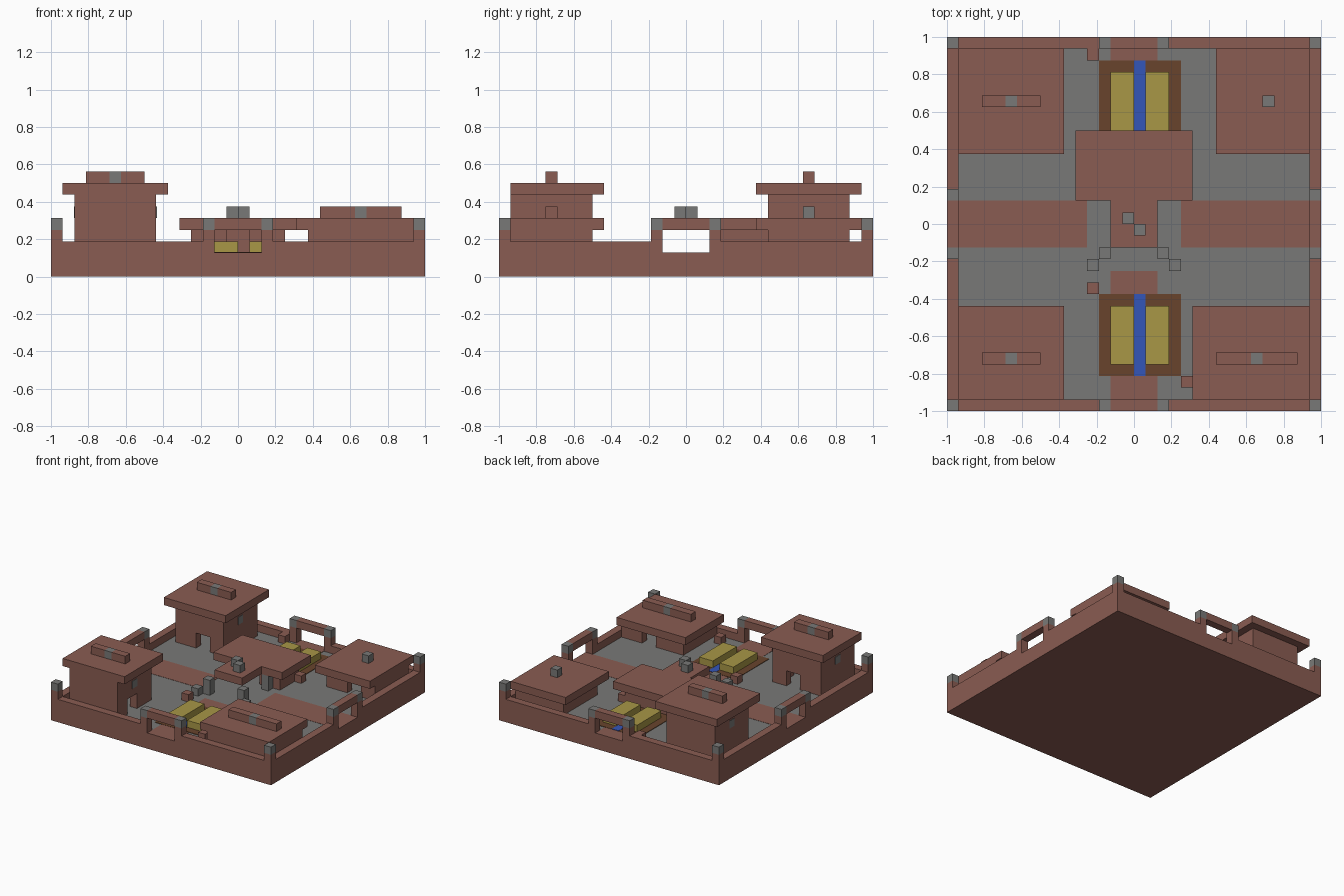
import bpy
import bmesh
from mathutils import Matrix, Vector

if "Cube" in bpy.data.objects:
    bpy.data.objects.remove(bpy.data.objects["Cube"])

U = 1 / 16  # one building block


def material(name, rgb):
    m = bpy.data.materials.new(name)
    lin = [((c / 255 + 0.055) / 1.055) ** 2.4 for c in rgb] + [1]
    m.use_nodes = True
    m.diffuse_color = lin
    m.node_tree.nodes["Principled BSDF"].inputs["Base Color"].default_value = lin
    return m


CLAY = material("clay_brown", (138, 92, 82))
STONE = material("stone_grey", (121, 121, 119))
SOIL = material("soil_brown", (104, 68, 44))
STRAW = material("straw_yellow", (168, 151, 70))
WATER = material("water_blue", (52, 86, 184))


def boxes(name, mat, *spans):
    """One object from boxes, each given as x, y and z spans in blocks."""
    bm = bmesh.new()
    for span in spans:
        lo, hi = Vector([s[0] for s in span]), Vector([s[1] for s in span])
        place = Matrix.Translation((lo + hi) / 2 * U) @ Matrix.Diagonal((hi - lo) * U).to_4x4()
        bmesh.ops.create_cube(bm, size=1, matrix=place)
    mesh = bpy.data.meshes.new(name)
    bm.to_mesh(mesh)
    bm.free()
    mesh.materials.append(mat)
    ob = bpy.data.objects.new(name, mesh)
    bpy.context.collection.objects.link(ob)
    return ob


def unit(a):
    return (a, a + 1)


def plate(name, mat, x, y, layer):
    """Thin paving on the ground, higher layers cover lower ones."""
    boxes(name, mat, (x, y, (2, 2 + 0.03 * layer)))


# Ground slab and paving
boxes("ground_slab", CLAY, ((-16, 16), (-16, 16), (0, 2)))
plate("courtyard_paving", STONE, (-15, 15), (-15, 15), 1)
plate("path_west", CLAY, (-16, -4), (-2, 2), 2)
plate("path_east", CLAY, (4, 16), (-2, 2), 2)
plate("path_front", CLAY, (-2, 2), (-16, -4), 2)
plate("path_back", CLAY, (-2, 2), (7, 16), 2)

# Outer wall, gateways and corner posts
for side, s in (("low", -1), ("high", 1)):
    edge = (-16, -15) if s < 0 else (15, 16)
    for axis in "xy":
        def along(span, z):
            return (span, edge, z) if axis == "x" else (edge, span, z)
        inner = 16 if axis == "x" else 15
        tag = f"{axis}_{side}"
        boxes(f"outer_wall_{tag}", CLAY, along((-inner, -2), (2, 3)), along((2, inner), (2, 3)))
        boxes(f"gate_frame_{tag}", CLAY, along((-3, -2), (3, 4)), along((2, 3), (3, 4)),
              along((-2, 2), (4, 5)))
        boxes(f"gate_caps_{tag}", STONE, along((-3, -2), (4, 5)), along((2, 3), (4, 5)))
    for y in (-16, 15):
        boxes("corner_post", CLAY, (edge, unit(y), (3, 4)))
        boxes("corner_post_cap", STONE, (edge, unit(y), (4, 5)))


def wall_spans(span, gap):
    """Split a wall span around a doorway."""
    return [span] if gap is None else [(span[0], gap[0]), (gap[1], span[1])]


def house(name, x, y, top, roof_x, roof_y, doors):
    """Hollow walls with doorways two blocks high, and a flat roof."""
    parts = []
    for key, edge in (("-y", (y[0], y[0] + 1)), ("+y", (y[1] - 1, y[1]))):
        parts += [(s, edge, (2, 4)) for s in wall_spans(x, doors.get(key))]
        if top > 4:
            parts.append((x, edge, (4, top)))
    side = (y[0] + 1, y[1] - 1)
    for key, edge in (("-x", (x[0], x[0] + 1)), ("+x", (x[1] - 1, x[1]))):
        parts += [(edge, s, (2, 4)) for s in wall_spans(side, doors.get(key))]
        if top > 4:
            parts.append((edge, side, (4, top)))
    boxes(name + "_walls", CLAY, *parts)
    boxes(name + "_roof", CLAY, (roof_x, roof_y, (top, top + 1)))


def ridge(name, x, cx, cy, z):
    """Roof ridge with a grey block in it."""
    if x:
        boxes(name + "_ridge", CLAY, ((x[0], cx), unit(cy), unit(z)), ((cx + 1, x[1]), unit(cy), unit(z)))
    boxes(name + "_ridge_block", STONE, (unit(cx), unit(cy), unit(z)))


def windows(name, x, cy):
    """Grey panes on both side walls."""
    boxes(name + "_windows", STONE, ((x[0] - 0.05, x[0]), unit(cy), (5, 6)),
          ((x[1], x[1] + 0.05), unit(cy), (5, 6)))


# Two tall houses on the left of the courtyard as seen from the gate
house("tall_house_front", (-14, -7), (-15, -8), 7, (-15, -6), (-15, -7),
      {"+y": (-11, -9), "+x": (-13, -11)})
house("tall_house_back", (-14, -7), (7, 14), 7, (-15, -6), (6, 15), {"-y": (-11, -9)})
for name, cy in (("tall_house_front", -12), ("tall_house_back", 10)):
    ridge(name, (-13, -8), -11, cy, 8)
    windows(name, (-14, -7), cy)

# Two low houses on the other side
house("low_house_front", (6, 15), (-15, -8), 4, (5, 15), (-15, -7), {"+y": (10, 12)})
ridge("low_house_front", (7, 14), 10, -12, 5)
house("low_house_back", (8, 15), (7, 14), 4, (7, 15), (6, 15), {"-y": (11, 13)})
ridge("low_house_back", None, 11, 10, 5)

# Central hall with a porch
house("hall", (-4, 4), (3, 7), 4, (-5, 5), (2, 8), {"-y": (-1, 1)})
boxes("porch_roof", CLAY, ((-2, 2), (-2, 2), (4, 5)))
boxes("porch_roof_blocks", STONE, (unit(-1), unit(0), unit(5)), (unit(0), unit(-1), unit(5)))
for x in (-3, 2):
    for y in (-3, 2):
        boxes("porch_post", STONE, (unit(x), unit(y), (2, 4)))
for x in (-4, 3):
    boxes("short_post", STONE, (unit(x), unit(-4), (2, 3)))

# Garden beds with a water channel and marker blocks
for name, y in (("front", -13), ("back", 7)):
    plate(f"{name}_bed_soil", SOIL, (-3, 4), (y, y + 7), 3)
    plate(f"{name}_bed_water", WATER, (0, 1), (y, y + 7), 4)
    boxes(f"{name}_bed_crops", STRAW, ((-2, 0), (y + 1, y + 6), (2, 3)),
          ((1, 3), (y + 1, y + 6), (2, 3)))
    boxes(f"{name}_bed_markers", CLAY, (unit(-4), unit(y + 7), (2, 3)), (unit(4), unit(y - 1), (2, 3)))
